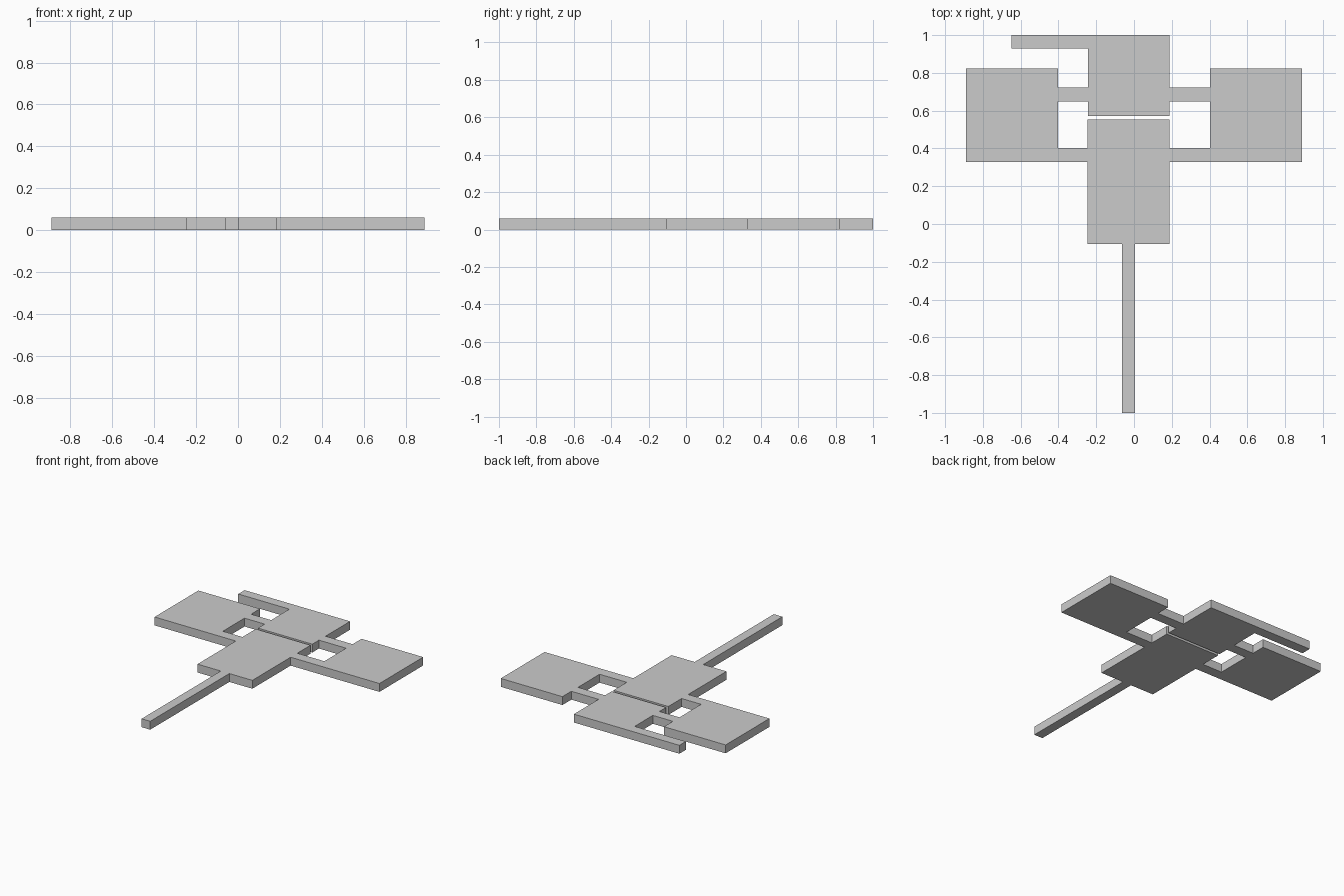
import bpy, bmesh

if "Cube" in bpy.data.objects:
    bpy.data.objects.remove(bpy.data.objects["Cube"])

H = 0.06  # plate thickness

# Outer silhouette, counter-clockwise from the foot of the stem
outer = [
    (-0.063, -1.0), (0.005, -1.0), (0.005, -0.105), (0.187, -0.105),   # stem, lower block
    (0.187, 0.328), (0.89, 0.328), (0.89, 0.823), (0.402, 0.823),      # right pad
    (0.402, 0.722), (0.187, 0.722), (0.187, 1.0), (-0.648, 1.0),       # upper block, arm
    (-0.648, 0.928), (-0.243, 0.928), (-0.243, 0.722), (-0.402, 0.722),
    (-0.402, 0.823), (-0.89, 0.823), (-0.89, 0.328), (-0.247, 0.328),  # left pad
    (-0.247, -0.105), (-0.063, -0.105),
]

# Two square windows joined by the thin slit between the blocks
window = [
    (-0.402, 0.403), (-0.247, 0.403), (-0.247, 0.553), (0.187, 0.553),
    (0.187, 0.403), (0.402, 0.403), (0.402, 0.648), (0.187, 0.648),
    (0.187, 0.573), (-0.243, 0.573), (-0.243, 0.648), (-0.402, 0.648),
]


def add_loop(bm, points):
    verts = [bm.verts.new((x, y, 0)) for x, y in points]
    return [bm.edges.new((v, verts[(i + 1) % len(verts)])) for i, v in enumerate(verts)]


# Fill the outline around the window, then extrude it to a slab
bm = bmesh.new()
edges = add_loop(bm, outer) + add_loop(bm, window)
bmesh.ops.triangle_fill(bm, edges=edges, use_beauty=True, use_dissolve=False)
ext = bmesh.ops.extrude_face_region(bm, geom=bm.faces[:], use_keep_orig=True)
top = [g for g in ext["geom"] if isinstance(g, bmesh.types.BMVert)]
bmesh.ops.translate(bm, verts=top, vec=(0, 0, H))
bmesh.ops.recalc_face_normals(bm, faces=bm.faces[:])

mesh = bpy.data.meshes.new("flat_bracket_plate")
bm.to_mesh(mesh)
bm.free()
bpy.context.collection.objects.link(bpy.data.objects.new("flat_bracket_plate", mesh))
